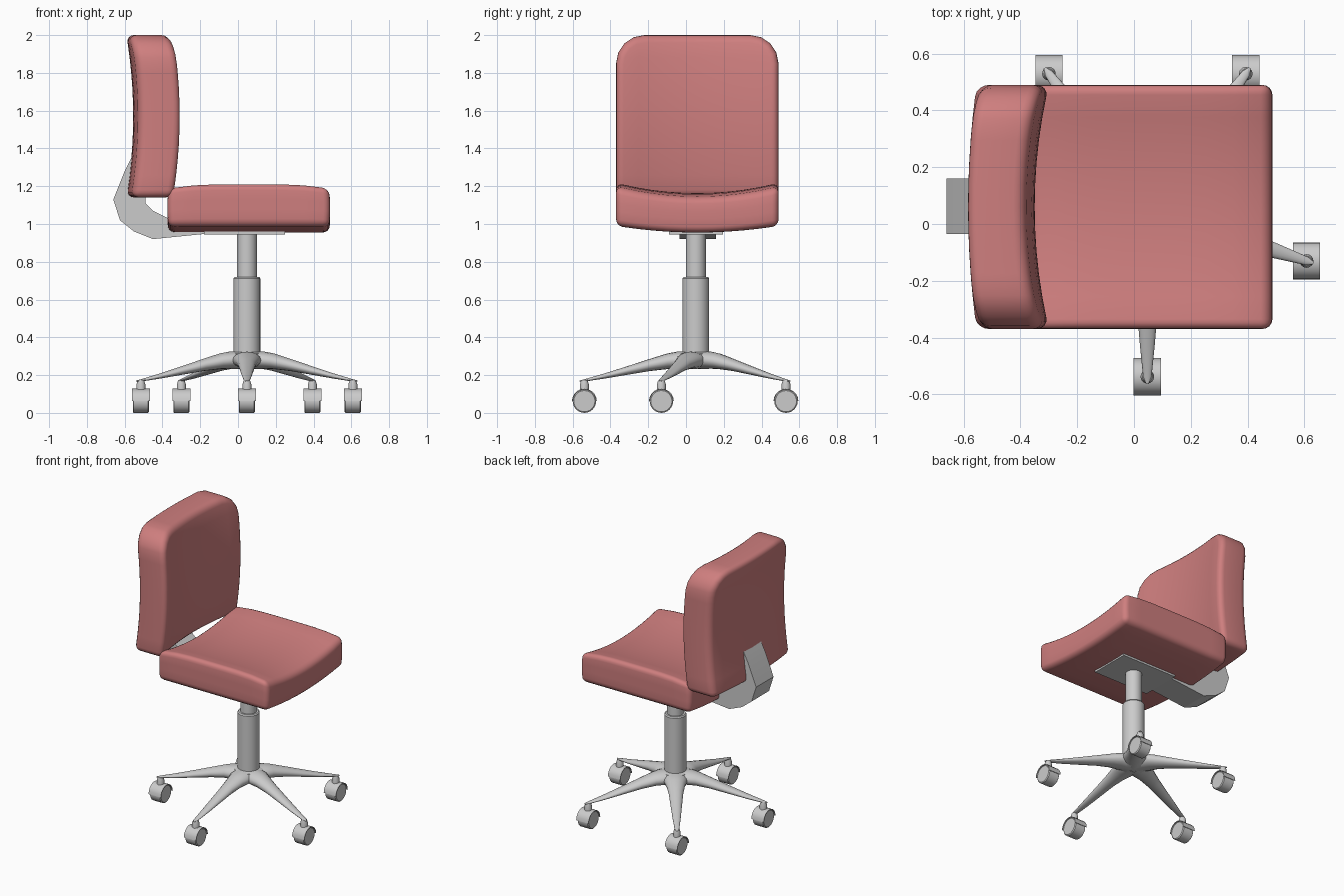
import bpy, bmesh, math
from mathutils import Matrix, Vector

if "Cube" in bpy.data.objects:
    bpy.data.objects.remove(bpy.data.objects["Cube"])

CX, CY = 0.047, 0.052

red = bpy.data.materials.new("red_fabric")
red.diffuse_color = (0.62, 0.21, 0.21, 1)
red.use_nodes = True
red.node_tree.nodes["Principled BSDF"].inputs["Base Color"].default_value = red.diffuse_color


def finish(bm, name, mat=None, angle=35):
    bmesh.ops.recalc_face_normals(bm, faces=bm.faces)
    me = bpy.data.meshes.new(name)
    bm.to_mesh(me)
    bm.free()
    ob = bpy.data.objects.new(name, me)
    bpy.context.collection.objects.link(ob)
    if mat:
        me.materials.append(mat)
    bpy.ops.object.select_all(action='DESELECT')
    ob.select_set(True)
    bpy.context.view_layer.objects.active = ob
    bpy.ops.object.shade_smooth_by_angle(angle=math.radians(angle))
    return ob


def box(lo, hi):
    bm = bmesh.new()
    bmesh.ops.create_cube(bm, size=1)
    lo, hi = Vector(lo), Vector(hi)
    for v in bm.verts:
        v.co = (lo + hi) / 2 + Vector(a * b for a, b in zip(v.co, hi - lo))
    return bm


def round_edges(bm, edges, r, seg):
    bmesh.ops.bevel(bm, geom=edges, offset=r, offset_type='OFFSET',
                    segments=seg, profile=0.5, affect='EDGES')


def slice_up(bm, axis, lo, hi, n):
    no = Vector((0, 0, 0))
    no[axis] = 1
    for i in range(1, n):
        bmesh.ops.bisect_plane(bm, geom=bm.verts[:] + bm.edges[:] + bm.faces[:],
                               plane_co=no * (lo + (hi - lo) * i / n), plane_no=no)


def lathe(name, profile, x, y, seg=24):
    """Closed solid of revolution from (radius, z) points."""
    bm = bmesh.new()
    rings = [[bm.verts.new((x + r * math.cos(2 * math.pi * k / seg),
                            y + r * math.sin(2 * math.pi * k / seg), z))
              for k in range(seg)] for r, z in profile]
    skin(bm, rings)
    return finish(bm, name)


def skin(bm, rings):
    n = len(rings[0])
    for a, b in zip(rings, rings[1:]):
        for k in range(n):
            bm.faces.new((a[k], a[(k + 1) % n], b[(k + 1) % n], b[k]))
    bm.faces.new(rings[0])
    bm.faces.new(rings[-1])


def prism(name, pts, a, b, place):
    """Extrude a 2D outline from a to b; place(u, v, t) maps to 3D."""
    bm = bmesh.new()
    skin(bm, [[bm.verts.new(place(u, v, t)) for u, v in pts] for t in (a, b)])
    return finish(bm, name, angle=25)


# seat cushion: rounded slab, dished across y
bm = box((-0.368, -0.37, 0.955), (0.482, 0.49, 1.163))
round_edges(bm, bm.edges[:], 0.035, 4)
slice_up(bm, 0, -0.33, 0.445, 8)
slice_up(bm, 1, -0.335, 0.455, 10)
slice_up(bm, 2, 0.99, 1.128, 3)
for v in bm.verts:
    s = (v.co.y - 0.06) / 0.43
    u = (v.co.x - 0.057) / 0.425
    h = (v.co.z - 0.955) / 0.208
    bulge = 1 - (2 * h - 1) ** 2
    v.co.x += 0.006 * u * bulge
    v.co.z += (0.035 + 0.02 * h) * s * s - 0.025 * h * u ** 4
finish(bm, "seat", red, 50)

# backrest cushion: large top corners, wrapped around the sitter
bm = box((-0.555, -0.37, 1.14), (-0.35, 0.49, 2.0))
top = [e for e in bm.edges if all(v.co.z > 1.9 for v in e.verts)
       and abs(e.verts[0].co.x - e.verts[1].co.x) > 0.1]
round_edges(bm, top, 0.15, 4)
sharp = [e for e in bm.edges if e.calc_face_angle(0) > math.radians(60)]
round_edges(bm, sharp, 0.04, 4)
slice_up(bm, 1, -0.33, 0.45, 10)
slice_up(bm, 2, 1.18, 1.96, 10)
for v in bm.verts:
    s = (v.co.y - 0.06) / 0.43
    t = (v.co.z - 1.57) / 0.43
    f = (v.co.x + 0.555) / 0.205
    v.co.x += (0.03 + 0.02 * f) * s * s - 0.036 * t * t
finish(bm, "backrest", red, 50)

# bracket arm and plate under the seat
arm = [(-0.55, 1.38), (-0.60, 1.28), (-0.66, 1.13), (-0.625, 1.02), (-0.55, 0.96),
       (-0.45, 0.92), (-0.17, 0.948), (-0.17, 0.98), (-0.37, 1.03), (-0.45, 1.07),
       (-0.49, 1.11), (-0.49, 1.16), (-0.52, 1.38)]
prism("back_bracket", arm, -0.035, 0.16, lambda u, v, t: (u, t, v))
finish(box((-0.18, -0.09, 0.945), (0.25, 0.195, 0.975)), "seat_plate")

# gas column
lathe("column_sleeve", [(0.071, 0.27), (0.071, 0.712), (0.065, 0.72)], CX, CY)
lathe("column_piston", [(0.053, 0.70), (0.053, 0.96)], CX, CY)

# five-armed star base: (distance, half width, bottom z, top z)
stations = [(0.02, 0.075, 0.232, 0.324), (0.10, 0.075, 0.234, 0.324),
            (0.15, 0.060, 0.232, 0.315), (0.24, 0.046, 0.222, 0.287),
            (0.36, 0.036, 0.202, 0.248), (0.48, 0.026, 0.182, 0.210),
            (0.59, 0.015, 0.166, 0.178), (0.615, 0.005, 0.165, 0.172)]
angles = [math.radians(-90 + 72 * i) for i in range(5)]
bm = bmesh.new()
for a in angles:
    rot = Matrix.Translation((CX, CY, 0)) @ Matrix.Rotation(a, 4, 'Z')
    skin(bm, [[bm.verts.new(rot @ Vector((
        r, w * math.cos(k * math.pi / 8),
        (lo + hi) / 2 + (hi - lo) / 2 * math.sin(k * math.pi / 8))))
        for k in range(16)] for r, w, lo, hi in stations])
finish(bm, "star_base", angle=45)
lathe("base_hub", [(0.06, 0.235), (0.092, 0.25), (0.1, 0.28), (0.092, 0.315), (0.07, 0.323)],
      CX, CY)

# casters: wheel, hood and stem, all rolling along y
arc = [math.pi * k / 10 for k in range(11)]
hood = ([(0.066 * math.cos(t), 0.066 * math.sin(t)) for t in arc]
        + [(0.061 * math.cos(t), 0.061 * math.sin(t)) for t in reversed(arc)])
for i, a in enumerate(angles, 1):
    x, y = CX + 0.59 * math.cos(a), CY + 0.59 * math.sin(a)
    bm = bmesh.new()
    skin(bm, [[bm.verts.new((x + dx, y + r * math.cos(math.tau * k / 24),
                             0.062 + r * math.sin(math.tau * k / 24)))
               for k in range(24)]
              for dx, r in ((-0.043, 0.056), (-0.038, 0.062), (0.038, 0.062), (0.043, 0.056))])
    finish(bm, f"caster_wheel_{i}")
    prism(f"caster_hood_{i}", hood, -0.048, 0.048,
          lambda u, v, t: (x + t, y + u, 0.062 + v))
    lathe(f"caster_stem_{i}", [(0.024, 0.11), (0.024, 0.15), (0.017, 0.172)], x, y, 16)
